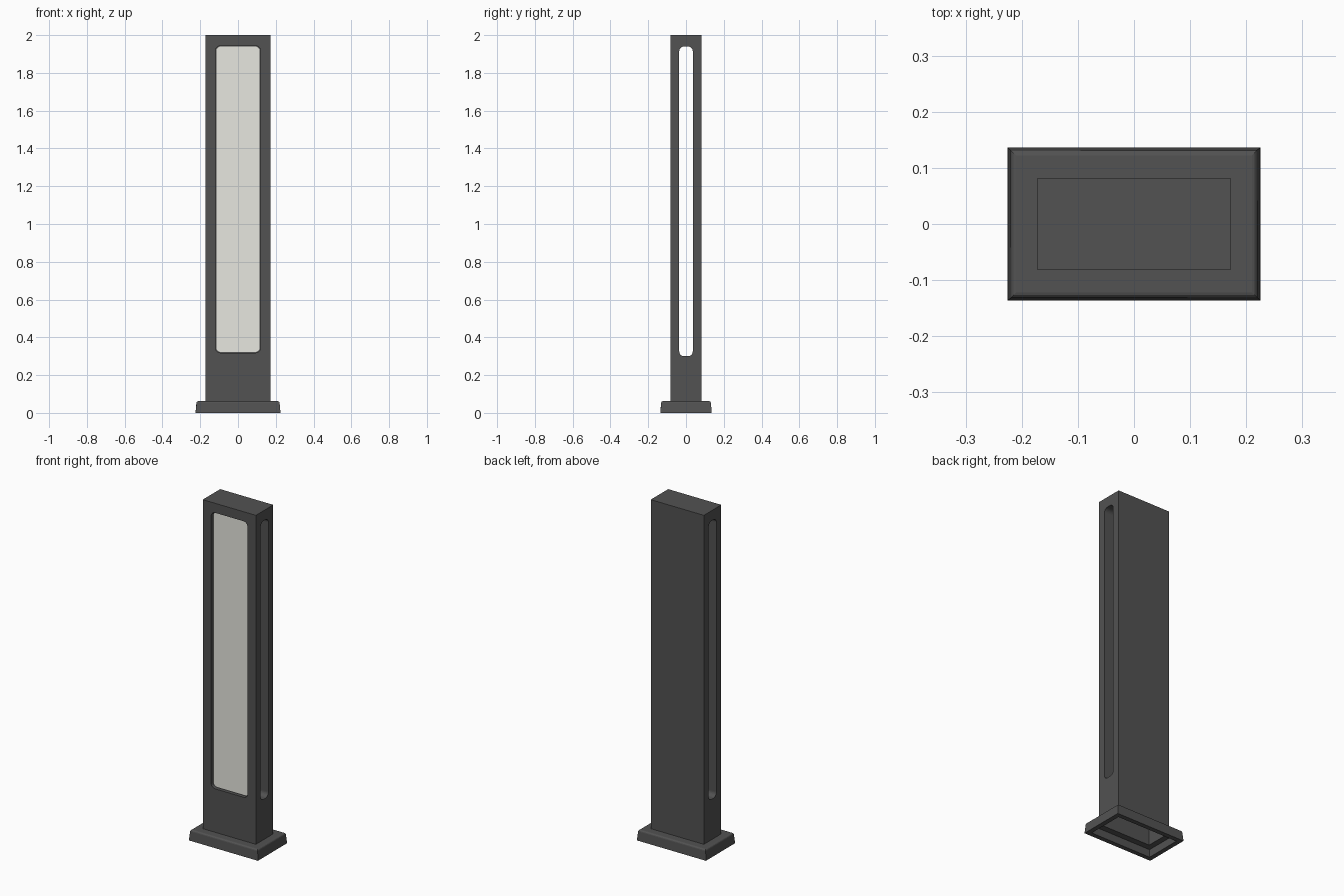
import bpy, bmesh
from mathutils import Vector

if "Cube" in bpy.data.objects:
    bpy.data.objects.remove(bpy.data.objects["Cube"])


def material(name, rgb):
    m = bpy.data.materials.new(name)
    m.diffuse_color = (*rgb, 1)
    m.use_nodes = True
    m.node_tree.nodes["Principled BSDF"].inputs["Base Color"].default_value = m.diffuse_color
    return m


DARK = material("charcoal metal", (0.085, 0.085, 0.085))
PALE = material("off-white panel", (0.95, 0.95, 0.88))


def box(name, lo, hi, mat, axis=None, radius=0.0):
    """Box between two corners; edges parallel to axis can be rounded."""
    lo, hi = Vector(lo), Vector(hi)
    bm = bmesh.new()
    bmesh.ops.create_cube(bm, size=1)
    for v in bm.verts:
        v.co = Vector([(lo[i] + hi[i]) / 2 + v.co[i] * (hi[i] - lo[i]) for i in range(3)])
    if axis is not None:
        edges = [e for e in bm.edges
                 if abs((e.verts[0].co - e.verts[1].co).normalized()[axis]) > 0.9]
        bmesh.ops.bevel(bm, geom=edges, offset=radius, segments=6, profile=0.5,
                        affect='EDGES')
    me = bpy.data.meshes.new(name)
    bm.to_mesh(me)
    bm.free()
    ob = bpy.data.objects.new(name, me)
    bpy.context.collection.objects.link(ob)
    me.materials.append(mat)
    return ob


def cut(target, cutter):
    cutter.hide_render = True
    mod = target.modifiers.new("cut", 'BOOLEAN')
    mod.operation, mod.solver, mod.object = 'DIFFERENCE', 'EXACT', cutter
    bpy.context.view_layer.objects.active = target
    bpy.ops.object.modifier_apply(modifier=mod.name)
    bpy.data.objects.remove(cutter)


# Upright casing: shallow front recess, slot right through the sides, hollow bottom
W, D = 0.173, 0.081
casing = box("casing", (-W, -D, 0.05), (W, D, 2.0), DARK)
cut(casing, box("recess_cutter", (-0.119, -0.2, 0.318), (0.119, -0.060, 1.944), DARK, 1, 0.027))
cut(casing, box("slot_cutter", (-0.3, -0.036, 0.30), (0.3, 0.036, 1.94), DARK, 0, 0.026))
cut(casing, box("casing_hollow_cutter", (-W + 0.008, -D + 0.008, -0.1),
                (W - 0.008, D - 0.008, 0.28), DARK))

# Front panel on the recess floor
box("front_panel", (-0.115, -0.064, 0.322), (0.115, -0.059, 1.94), PALE, 1, 0.025)

# Foot: tapered plinth with softened top edge, open underneath into the casing
foot = box("foot", (-0.225, -0.136, 0), (0.225, 0.136, 0.062), DARK)
bm = bmesh.new()
bm.from_mesh(foot.data)
for v in bm.verts:
    if v.co.z > 0.03:
        v.co.x *= 0.975
        v.co.y *= 0.965
top_edges = [e for e in bm.edges if all(v.co.z > 0.03 for v in e.verts)]
bmesh.ops.bevel(bm, geom=top_edges, offset=0.009, segments=3, profile=0.5, affect='EDGES')
bm.to_mesh(foot.data)
bm.free()
cut(foot, box("foot_hollow_cutter", (-0.198, -0.109, -0.1), (0.198, 0.109, 0.045), DARK))
cut(foot, box("opening_cutter", (-W + 0.008, -D + 0.008, -0.1),
              (W - 0.008, D - 0.008, 0.2), DARK))
